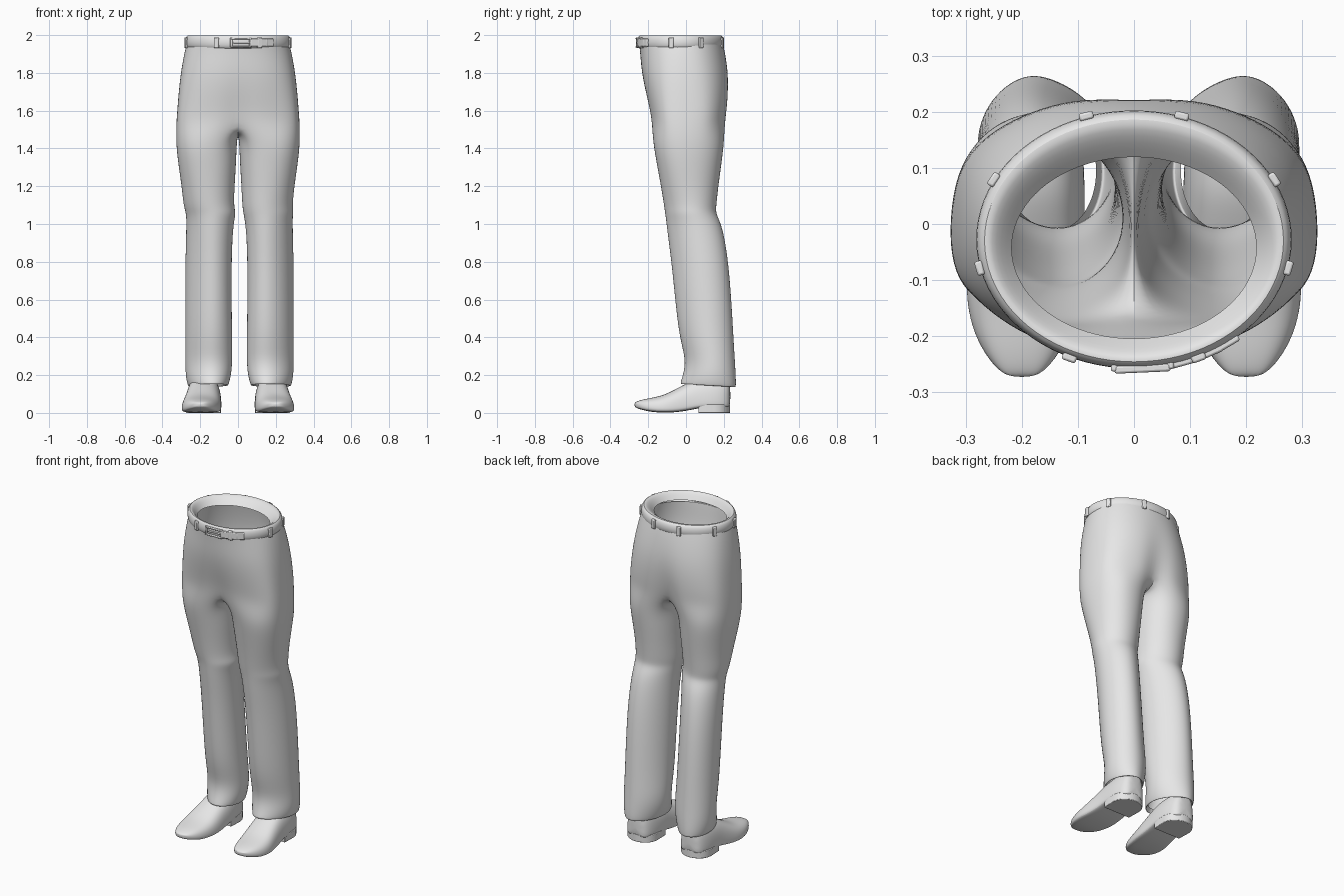
import bpy
import bmesh
from math import sin, cos, pi, radians, exp, atan2
from mathutils import Vector

default_cube = bpy.data.objects.get("Cube")
if default_cube:
    bpy.data.objects.remove(default_cube, do_unlink=True)

grey = bpy.data.materials.new("plain_grey")
grey.use_nodes = True
grey.diffuse_color = (0.8, 0.8, 0.8, 1)
grey.node_tree.nodes["Principled BSDF"].inputs["Base Color"].default_value = (0.8, 0.8, 0.8, 1)


def finish(name, bm, subdivisions=0, bevel=0.0):
    """Turn a bmesh into a smooth shaded object with optional modifiers."""
    bmesh.ops.remove_doubles(bm, verts=bm.verts[:], dist=0.0002)
    bmesh.ops.recalc_face_normals(bm, faces=bm.faces[:])
    mesh = bpy.data.meshes.new(name)
    bm.to_mesh(mesh)
    bm.free()
    mesh.materials.append(grey)
    obj = bpy.data.objects.new(name, mesh)
    bpy.context.collection.objects.link(obj)
    if bevel:
        mod = obj.modifiers.new("soft_edges", "BEVEL")
        mod.width, mod.segments = bevel, 2
    if subdivisions:
        mod = obj.modifiers.new("smooth", "SUBSURF")
        mod.levels = mod.render_levels = subdivisions
    bpy.ops.object.select_all(action="DESELECT")
    obj.select_set(True)
    bpy.context.view_layer.objects.active = obj
    bpy.ops.object.shade_smooth_by_angle(angle=radians(50))
    return obj


def bridge(bm, ring_a, ring_b, closed=True):
    count = len(ring_a)
    for i in range(count if closed else count - 1):
        j = (i + 1) % count
        bm.faces.new((ring_a[i], ring_a[j], ring_b[j], ring_b[i]))


def loft(bm, rings, closed=True):
    """Skin a list of point rings and return the vertex rings."""
    loops = [[bm.verts.new(p) for p in ring] for ring in rings]
    for a, b in zip(loops, loops[1:]):
        bridge(bm, a, b, closed)
    return loops


def power(value, exponent):
    return abs(value) ** exponent * (1 if value >= 0 else -1)


def ramp(value, start, end):
    return min(1, max(0, (value - start) / (end - start)))


# Trousers: half rings at the hips split into closed rings down each leg
OUTER = 12
INNER = 6

# height, half width, front, back, depth of the centre crease
hips = [
    (1.95, 0.275, -0.25, 0.198, 0),
    (1.90, 0.288, -0.244, 0.21, 0),
    (1.80, 0.306, -0.238, 0.229, 0.006),
    (1.70, 0.317, -0.22, 0.234, 0.016),
    (1.60, 0.325, -0.197, 0.227, 0.03),
    (1.53, 0.33, -0.188, 0.219, 0.045),
]
# height, inner side, outer side, front, back
legs = [
    (1.43, 0.004, 0.331, -0.177, 0.205),
    (1.32, 0.008, 0.319, -0.157, 0.191),
    (1.20, 0.016, 0.301, -0.135, 0.174),
    (1.10, 0.02, 0.291, -0.119, 0.163),
    (1.06, 0.018, 0.286, -0.113, 0.16),
    (1.02, 0.026, 0.283, -0.108, 0.18),
    (0.95, 0.035, 0.284, -0.10, 0.203),
    (0.80, 0.041, 0.287, -0.08, 0.227),
    (0.60, 0.041, 0.288, -0.06, 0.243),
    (0.40, 0.038, 0.288, -0.038, 0.254),
    (0.28, 0.036, 0.288, -0.002, 0.261),
    (0.20, 0.043, 0.287, -0.018, 0.266),
    (0.147, 0.058, 0.275, -0.034, 0.268),
    (0.141, 0.064, 0.268, -0.028, 0.261),
    (0.17, 0.075, 0.258, -0.014, 0.245),
]


def hip_arc(side, z, rx, front, back, crease):
    """Half ring from front centre to back centre, boxier lower down."""
    widest = -0.02
    square = 0.62 + 0.3 * ramp(z, 1.6, 1.95)
    points = []
    for i in range(OUTER + 1):
        t = pi * i / OUTER
        x = rx * abs(sin(t)) ** 0.95 if 0 < i < OUTER else 0
        reach = widest - front if i < OUTER / 2 else back - widest
        y = widest - reach * power(cos(t), square)
        pull = crease * exp(-(x / 0.05) ** 2)
        y += pull * (0.5 if i < OUTER / 2 else -1)
        points.append(Vector((side * x, y, z)))
    return points


def leg_ring(side, z, inner, outer, front, back):
    """Closed ring, boxy at the thigh, creased and turned out below the knee."""
    shift = 0.008 if z < 1.1 else 0
    square = 1.06 - 0.18 * ramp(z, 1, 1.4)
    turn = 0.14 * ramp(z, 1.25, 0.9)
    tilt = 0.06 if z < 0.18 else 0
    middle = (front + back) / 2
    widest = middle - 0.03 * ramp(z, 1.1, 1.4)
    points = []
    for i in range(OUTER + INNER):
        a = radians(60) + 2 * pi * i / (OUTER + INNER)
        reach = widest - front if sin(a) > 0 else back - widest
        x = (inner + outer) / 2 - (outer - inner) / 2 * power(cos(a), square)
        y = widest - reach * power(sin(a), square)
        x += turn * (y - middle)
        points.append(Vector((side * x + shift, y, z - tilt * (y - middle))))
    return points


bm = bmesh.new()
for side in (1, -1):
    arcs = [hip_arc(side, *row) for row in hips]
    hip_loops = loft(bm, arcs, closed=False)
    front, back = arcs[-1][0], arcs[-1][-1]
    # Crotch seam hanging between the front and back of the lowest hip ring
    seam = []
    for j in range(1, INNER):
        s = j / INNER
        point = back.lerp(front, s)
        point.z = 1.47 + 0.06 * (2 * s - 1) ** 2
        seam.append(bm.verts.new(point))
    leg_loops = loft(bm, [leg_ring(side, *row) for row in legs])
    bridge(bm, hip_loops[-1] + seam, leg_loops[0])
finish("trousers", bm, subdivisions=2)


# Belt with a broad lip sloping into the open waist
def oval(rx, front, back, z, count=40):
    return [Vector((rx * sin(2 * pi * i / count),
                    (front + back) / 2 - (back - front) / 2 * cos(2 * pi * i / count), z))
            for i in range(count)]


bm = bmesh.new()
loft(bm, [oval(*row) for row in [
    (0.268, -0.245, 0.19, 1.928),
    (0.279, -0.255, 0.20, 1.935),
    (0.284, -0.26, 0.205, 1.96),
    (0.279, -0.256, 0.20, 1.987),
    (0.268, -0.247, 0.188, 2.0),
    (0.254, -0.235, 0.17, 1.996),
    (0.238, -0.222, 0.146, 1.98),
    (0.219, -0.205, 0.12, 1.955),
]])
finish("belt", bm, subdivisions=1)


def belt_plate(name, x, back, width, depth, height, z=1.96):
    """Place a small block on the belt, turned to follow its curve."""
    rx, ry, cy = 0.282, 0.2305, -0.0275
    y = cy + (1 if back else -1) * ry * (1 - (x / rx) ** 2) ** 0.5
    bm = bmesh.new()
    bmesh.ops.create_cube(bm, size=1)
    bmesh.ops.scale(bm, vec=(depth, width, height), verts=bm.verts[:])
    obj = finish(name, bm, bevel=0.004)
    obj.location = (x, y, z)
    obj.rotation_euler.z = atan2((y - cy) / ry ** 2, x / rx ** 2)


# Belt loops around the waist
for x, back in ((0.085, True), (0.25, True), (0.275, False), (0.115, False)):
    for side in (1, -1):
        belt_plate("belt_loop", side * x, back, 0.026, 0.014, 0.056)

# Buckle frame, pin and the strap end beside it
for z in (1.938, 1.982):
    belt_plate("buckle_bar", 0.015, False, 0.10, 0.014, 0.01, z)
for x in (-0.035, 0.065):
    belt_plate("buckle_side", x, False, 0.012, 0.014, 0.054)
belt_plate("buckle_pin", 0.02, False, 0.09, 0.012, 0.009)
for x in (0.09, 0.135, 0.165):
    belt_plate("strap_end", x, False, 0.05, 0.012, 0.042)

# Shoe sections: position, centre, half width, underside, top
shoe_rows = [
    (-0.273, 0.2, 0.02, 0.034, 0.052),
    (-0.26, 0.2, 0.045, 0.024, 0.062),
    (-0.22, 0.2, 0.075, 0.012, 0.074),
    (-0.17, 0.2, 0.095, 0.003, 0.083),
    (-0.11, 0.197, 0.105, 0.001, 0.098),
    (-0.05, 0.19, 0.104, 0.003, 0.13),
    (0.02, 0.185, 0.098, 0.014, 0.168),
    (0.07, 0.182, 0.096, 0.026, 0.19),
    (0.15, 0.182, 0.092, 0.028, 0.20),
    (0.21, 0.182, 0.076, 0.028, 0.20),
    (0.236, 0.182, 0.045, 0.03, 0.19),
]


def shoe_section(side, y, centre, half, low, high):
    middle = low + 0.02
    points = []
    for i in range(16):
        a = 2 * pi * i / 16
        rise = high - middle if sin(a) > 0 else middle - low
        z = middle + rise * power(sin(a), 0.85 if sin(a) > 0 else 0.4)
        points.append(Vector((side * (centre + half * power(cos(a), 0.7)), y, z)))
    return points


for side, word in ((1, "left"), (-1, "right")):
    bm = bmesh.new()
    loops = loft(bm, [shoe_section(side, *row) for row in shoe_rows])
    bm.faces.new(loops[0])
    bm.faces.new(loops[-1])
    finish(word + "_shoe", bm, subdivisions=2)

    # Heel block with a straight front and rounded back
    bm = bmesh.new()
    outline = [(-0.09, 0.065), (0.09, 0.065)]
    outline += [(0.093 * cos(pi * i / 10), 0.15 + 0.083 * sin(pi * i / 10)) for i in range(11)]
    loops = loft(bm, [[Vector((side * (0.182 + x), y, z)) for x, y in outline] for z in (0, 0.045)])
    for loop in loops:
        bm.faces.new(loop)
    finish(word + "_heel", bm, bevel=0.003)
